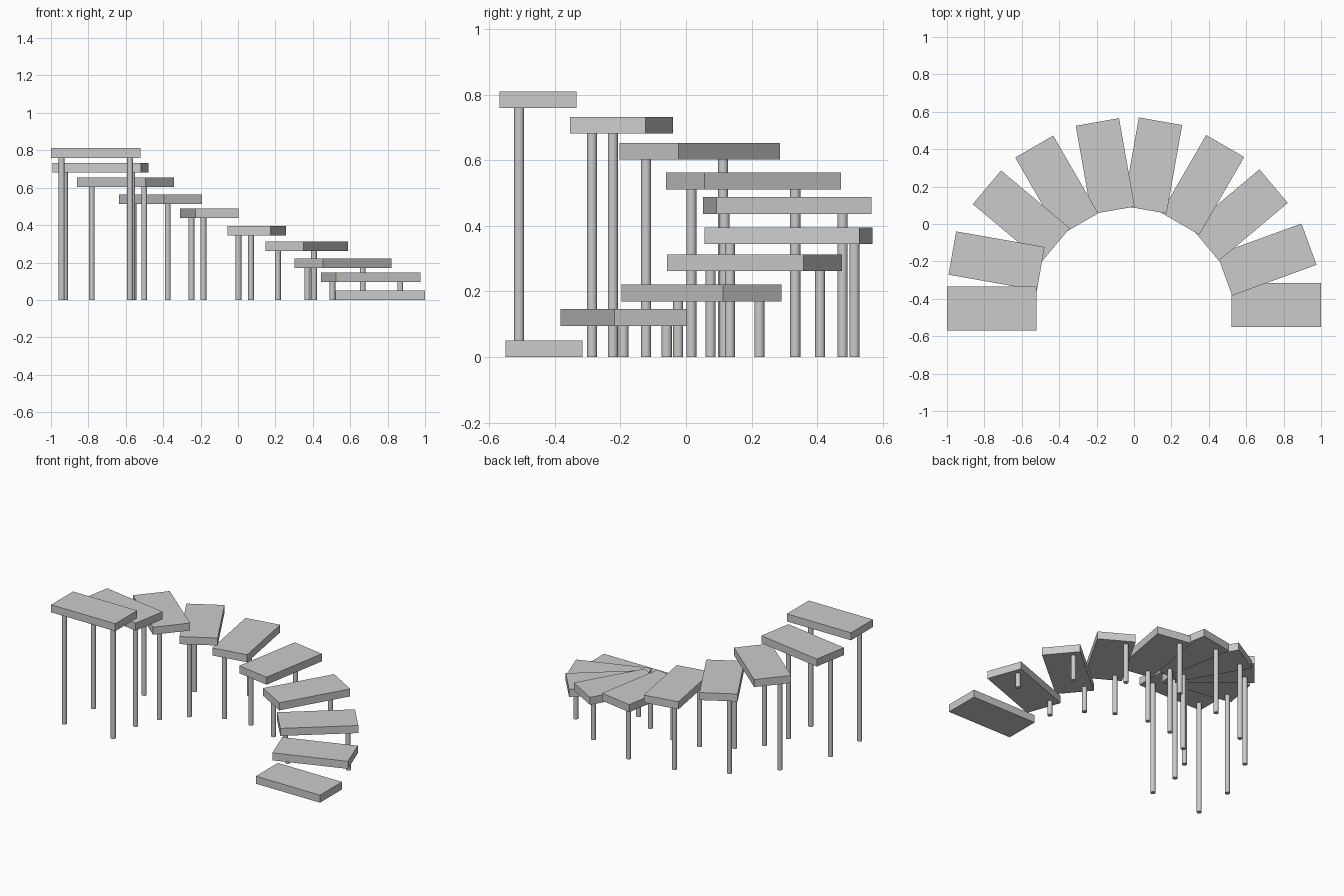
import bpy
from math import radians, cos, sin

if "Cube" in bpy.data.objects:
    bpy.data.objects.remove(bpy.data.objects["Cube"])

LENGTH, WIDTH, THICK = 0.48, 0.235, 0.051
POST_R = 0.0155

# Each step: centre x, centre y, underside z, turn in degrees
STEPS = [
    (0.76, -0.434, 0.0, 0),
    (0.71, -0.19, 0.095, 20),
    (0.5625, 0.048, 0.17, 40),
    (0.3675, 0.209, 0.262, 60),
    (0.10, 0.313, 0.345, 80),
    (-0.154, 0.309, 0.437, 100),
    (-0.4135, 0.206, 0.512, 120),
    (-0.6025, 0.042, 0.603, 140),
    (-0.735, -0.197, 0.682, 170),
    (-0.76, -0.452, 0.76, 180),
]


def add_tread(i, x, y, z, turn):
    bpy.ops.mesh.primitive_cube_add(size=1, location=(x, y, z + THICK / 2),
                                    rotation=(0, 0, radians(turn)))
    ob = bpy.context.object
    ob.name = f"tread_{i + 1}"
    ob.scale = (LENGTH, WIDTH, THICK)
    bpy.ops.object.transform_apply(location=False, rotation=False, scale=True)


def add_post(name, x, y, height):
    bpy.ops.mesh.primitive_cylinder_add(vertices=32, radius=POST_R, depth=height,
                                        location=(x, y, height / 2))
    bpy.context.object.name = name
    bpy.ops.object.shade_smooth_by_angle()


for i, (x, y, z, turn) in enumerate(STEPS):
    add_tread(i, x, y, z, turn)
    if z == 0:
        continue  # the lowest step rests on the floor
    # Two posts under the rear half of each raised tread
    a = radians(turn)
    along = 0.193 if i < 5 else 0.183
    back = 0.071 - 0.0015 * i
    for side, label in ((1, "outer"), (-1, "inner")):
        px = x + side * along * cos(a) - back * sin(a)
        py = y + side * along * sin(a) + back * cos(a)
        add_post(f"{label}_post_{i + 1}", px, py, z)
